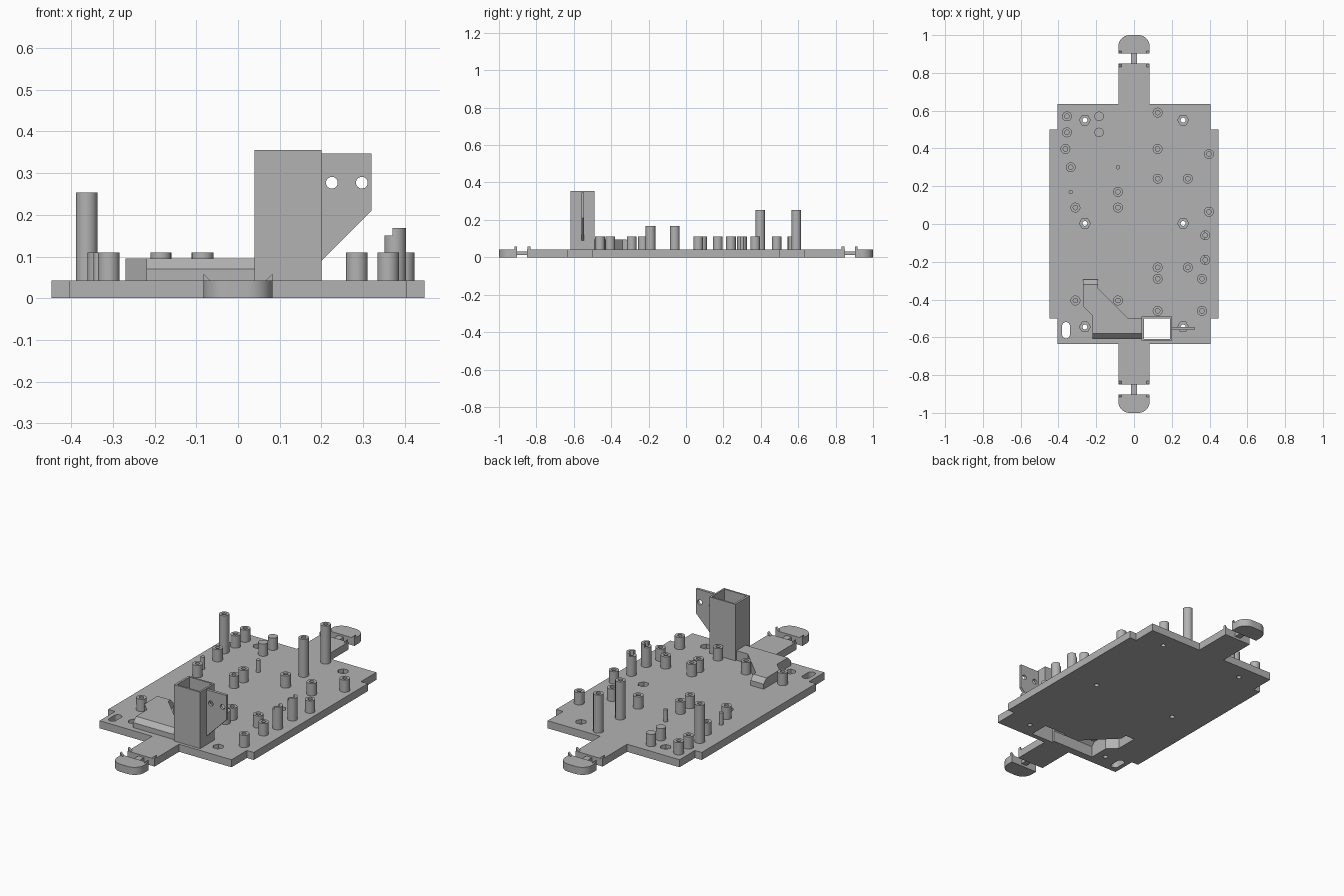
import bpy, bmesh, math
from mathutils import Vector

cube = bpy.data.objects.get("Cube")
if cube:
    bpy.data.objects.remove(cube, do_unlink=True)

grey = bpy.data.materials.new("plain grey")
grey.use_nodes = True
grey.diffuse_color = (0.45, 0.45, 0.45, 1)
grey.node_tree.nodes["Principled BSDF"].inputs["Base Color"].default_value = (0.45, 0.45, 0.45, 1)


def loft(name, rings):
    """Closed solid skinned through rings of equal point count."""
    bm = bmesh.new()
    loops = [[bm.verts.new(p) for p in ring] for ring in rings]
    n = len(loops[0])
    bm.faces.new(loops[0][::-1])
    bm.faces.new(loops[-1])
    for a, b in zip(loops, loops[1:]):
        for i in range(n):
            j = (i + 1) % n
            bm.faces.new((a[i], a[j], b[j], b[i]))
    bmesh.ops.recalc_face_normals(bm, faces=bm.faces)
    mesh = bpy.data.meshes.new(name)
    bm.to_mesh(mesh)
    bm.free()
    mesh.materials.append(grey)
    ob = bpy.data.objects.new(name, mesh)
    bpy.context.collection.objects.link(ob)
    return ob


def prism(name, outline, z0, z1):
    return loft(name, [[(x, y, z) for x, y in outline] for z in (z0, z1)])


def box(name, x0, x1, y0, y1, z0, z1):
    return prism(name, [(x0, y0), (x1, y0), (x1, y1), (x0, y1)], z0, z1)


def arc(x, y, r, a0, a1, n):
    angles = [math.radians(a0 + (a1 - a0) * i / n) for i in range(n + 1)]
    return [(x + r * math.cos(a), y + r * math.sin(a)) for a in angles]


def circle(x, y, r, n=24):
    return arc(x, y, r, 0, 360, n)[:-1]


def inset(pts, d):
    """Shrink a counter-clockwise outline by d."""
    out = []
    for i, p in enumerate(pts):
        p, a, b = Vector(p), Vector(pts[i - 1]), Vector(pts[(i + 1) % len(pts)])
        u, v = (p - a).normalized(), (b - p).normalized()
        nu, nv = Vector((-u.y, u.x)), Vector((-v.y, v.x))
        out.append(tuple(p + (nu + nv) * d / (1 + nu.dot(nv))))
    return out


def cut(ob, cutters):
    for c in cutters:
        mod = ob.modifiers.new("cut", "BOOLEAN")
        mod.operation = "DIFFERENCE"
        mod.solver = "EXACT"
        mod.object = c
        c.hide_render = True
        c.hide_set(True)
        c.display_type = "WIRE"


def smooth(ob):
    bpy.ops.object.select_all(action="DESELECT")
    ob.select_set(True)
    bpy.context.view_layer.objects.active = ob
    bpy.ops.object.shade_smooth_by_angle(angle=math.radians(30))


T = 0.042  # plate thickness

# Base plate with tongues at both ends
quarter = [(0.447, 0), (0.447, 0.5), (0.405, 0.5), (0.405, 0.635), (0.083, 0.635), (0.083, 0.85)]
top_half = quarter[1:] + [(-x, y) for x, y in quarter[:0:-1]]
plate = prism("base_plate", top_half + [(-x, -y) for x, y in top_half], 0, T)

# Chute outline, shared by its shell and its hollow
def chute(name, end_x, wall, levels, front, back):
    pts = [(-0.22, -0.605), (end_x, -0.605), (end_x, -0.5), (-0.03, -0.5), (-0.19, -0.34),
           (-0.19, -0.295), (-0.27, -0.295), (-0.27, -0.435), (-0.22, -0.485)]
    pts = inset(pts, wall) if wall else pts
    low, mid, high = levels
    return loft(name, [[(x, y, low) for x, y in pts], [(x, y, mid) for x, y in pts],
                       [(x, min(max(y, front), back), high) for x, y in pts]])


shell = chute("chute", 0.045, 0, (0.02, 0.07, 0.095), -0.58, -0.32)
hollow = chute("chute_hollow", 0.075, 0.012, (-0.01, 0.062, 0.084), -0.572, -0.33)

# Square tower, open top to bottom
tower = box("tower", 0.04, 0.2, -0.618, -0.49, 0.02, 0.355)
shaft = box("tower_shaft", 0.052, 0.19, -0.608, -0.5, -0.02, 0.4)
cut(shell, [hollow, shaft])
cut(tower, [hollow, shaft])

# Screw holes with hexagonal nut pockets, and a slot
holes = []
for x in (-0.26, 0.26):
    for y in (0.55, 0.003, -0.545):
        holes.append(prism("screw_hole", circle(x, y, 0.013), -0.02, 0.08))
        holes.append(prism("nut_pocket", circle(x, y, 0.029, 6), 0.02, 0.08))
slot = arc(-0.36, -0.54, 0.021, 0, 180, 12) + arc(-0.36, -0.585, 0.021, 180, 360, 12)
holes.append(prism("slot_hole", slot, -0.02, 0.08))
cut(plate, [hollow, shaft] + holes)

# Side fin with two holes
fin_side = [(0.195, 0.085), (0.2, 0.09), (0.32, 0.21), (0.32, 0.347), (0.195, 0.347)]
fin = loft("side_fin", [[(x, y, z) for x, z in fin_side] for y in (-0.56, -0.545)])
cut(fin, [loft("fin_hole", [[(x, y, z) for x, z in circle(hx, 0.277, 0.014)] for y in (-0.6, -0.5)])
          for hx in (0.225, 0.297)])


# Hollow standoff
def standoff(x, y, h, r=0.026, bore=0.012):
    ring = lambda rad, z: [(a, b, z) for a, b in circle(x, y, rad)]
    smooth(loft("standoff", [ring(r, 0.03), ring(r, h), ring(bore, h), ring(bore, T + 0.01)]))


short = [(-0.355, 0.57), (-0.355, 0.485), (-0.335, 0.3), (-0.31, 0.087), (-0.085, 0.17),
         (-0.085, 0.087), (0.125, 0.24), (0.285, 0.24), (0.397, 0.37), (0.397, 0.065),
         (0.125, -0.23), (0.285, -0.23), (0.125, -0.29), (0.36, -0.29), (0.125, -0.46),
         (0.36, -0.46), (-0.31, -0.405), (-0.085, -0.405)]
for x, y in short:
    standoff(x, y, 0.11)
for x, y in [(-0.363, 0.397), (0.125, 0.397), (0.125, 0.59)]:
    standoff(x, y, 0.253)

# Standoffs with a raised half rim
for y in (-0.06, -0.19):
    standoff(0.377, y, 0.151)
    rim = arc(0.377, y, 0.026, -105, 105, 16) + arc(0.377, y, 0.012, 105, -105, 16)
    smooth(prism("half_rim", rim, 0.15, 0.168))

# Solid posts and thin pins
for x, y, r in [(-0.185, 0.57, 0.025), (-0.185, 0.485, 0.025), (-0.335, 0.17, 0.011), (-0.085, 0.3, 0.011)]:
    smooth(prism("solid_post", circle(x, y, r), 0.03, 0.11))

# Rounded end pads, necks and corner wedges
for s, side in ((1, "back"), (-1, "front")):
    pad = [(-0.083, 0.903), (0.083, 0.903)] + arc(0.023, 0.94, 0.06, 0, 90, 10) + arc(-0.023, 0.94, 0.06, 90, 180, 10)
    smooth(prism(side + "_pad", [(x, s * y) for x, y in pad], 0, T))
    box(side + "_neck", -0.017, 0.017, min(s * 0.84, s * 0.91), max(s * 0.84, s * 0.91), 0.013, 0.032)
    for m in (1, -1):
        for y0, y1 in ((0.832, 0.848), (0.903, 0.917)):
            tri = [(0.083, 0.03), (0.083, 0.059), (0.054, 0.03)]
            loft(side + "_wedge", [[(m * x, s * y, z) for x, z in tri] for y in (y0, y1)])
